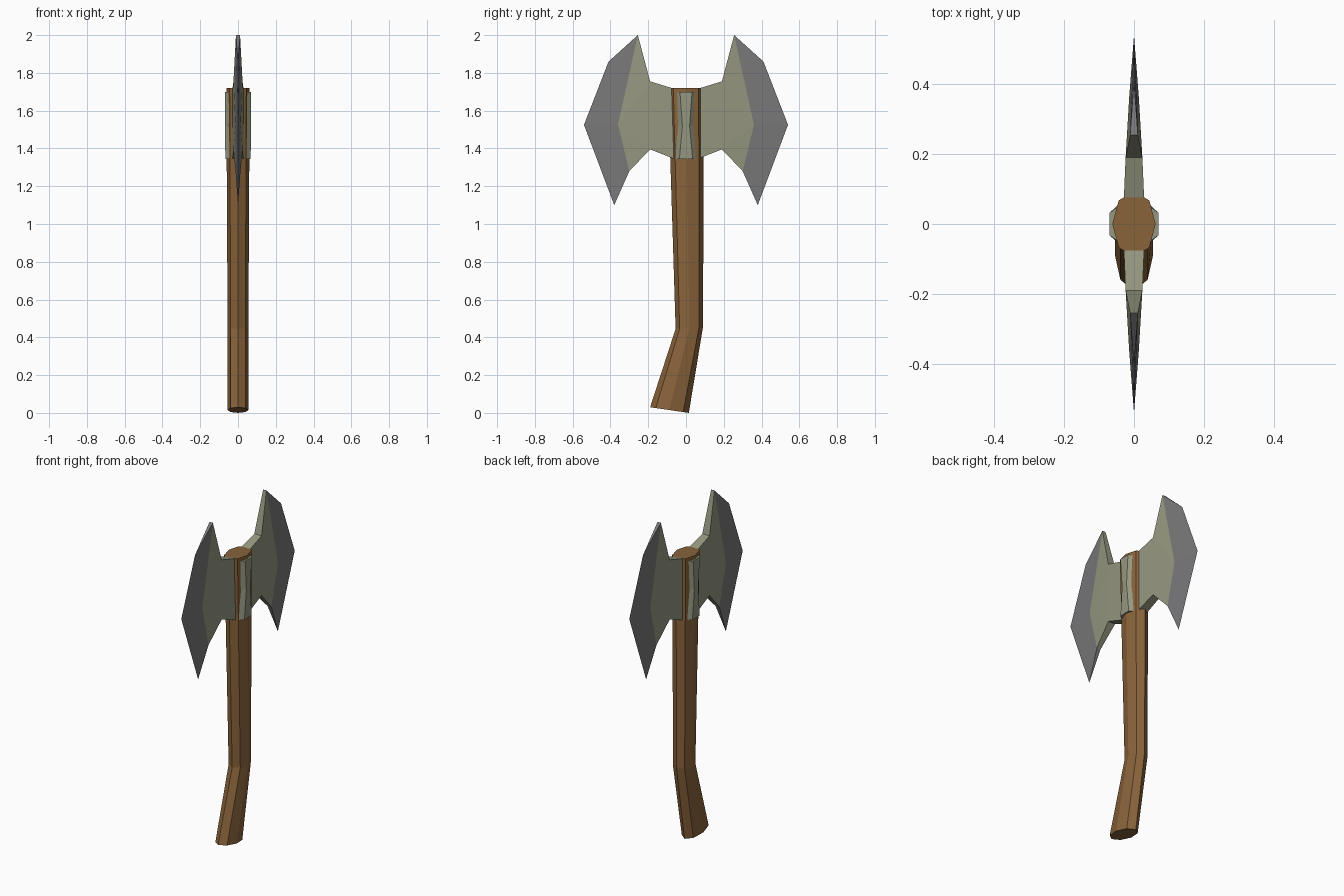
import bpy
import bmesh
from math import cos, sin, pi

cube = bpy.data.objects.get("Cube")
if cube:
    bpy.data.objects.remove(cube, do_unlink=True)


def material(name, rgb):
    mat = bpy.data.materials.new(name)
    mat.use_nodes = True
    mat.diffuse_color = (*rgb, 1)
    mat.node_tree.nodes["Principled BSDF"].inputs["Base Color"].default_value = (*rgb, 1)
    return mat


wood = material("brown wood", (0.25, 0.125, 0.043))
steel = material("pale steel", (0.30, 0.31, 0.215))
edge_steel = material("grey edge steel", (0.19, 0.19, 0.195))


def finish(name, bm, mats):
    """Turn a bmesh into a flat shaded object."""
    bmesh.ops.recalc_face_normals(bm, faces=bm.faces)
    mesh = bpy.data.meshes.new(name)
    bm.to_mesh(mesh)
    bm.free()
    for mat in mats:
        mesh.materials.append(mat)
    obj = bpy.data.objects.new(name, mesh)
    bpy.context.collection.objects.link(obj)
    return obj


def loft(name, rings, mat):
    """Bridge equal-length rings of points and cap both ends."""
    bm = bmesh.new()
    loops = [[bm.verts.new(p) for p in ring] for ring in rings]
    n = len(loops[0])
    for low, high in zip(loops, loops[1:]):
        for i in range(n):
            j = (i + 1) % n
            bm.faces.new((low[i], low[j], high[j], high[i]))
    bm.faces.new(loops[0])
    bm.faces.new(loops[-1])
    return finish(name, bm, [mat])


# Handle: oval eight-sided rings as (front y, front z, back y, back z, x radius)
sections = [(-0.19, 0.03, 0.015, 0, 0.055),
            (-0.055, 0.445, 0.09, 0.455, 0.055),
            (-0.095, 1.72, 0.095, 1.72, 0.062)]
rings = []
for y0, z0, y1, z1, rx in sections:
    ring = []
    for k in range(8):
        a = k * pi / 4
        t = (1 + sin(a)) / 2
        ring.append((rx * cos(a), y0 + (y1 - y0) * t, z0 + (z1 - z0) * t))
    rings.append(ring)
loft("handle", rings, wood)

# Blade corners as (half thickness, distance from handle axis, height)
corners = {
    "root_top": (0.030, 0.05, 1.712), "neck_top": (0.024, 0.19, 1.755),
    "horn": (0.011, 0.255, 2.0), "ridge": (0.014, 0.36, 1.525),
    "heel": (0.013, 0.30, 1.28), "neck_low": (0.024, 0.19, 1.395),
    "root_low": (0.030, 0.05, 1.34), "edge_top": (0, 0.41, 1.86),
    "edge_mid": (0, 0.54, 1.525), "edge_tip": (0, 0.38, 1.10),
}
body = [("root_top", "neck_top", "neck_low", "root_low"),
        ("neck_top", "ridge", "neck_low"),
        ("neck_top", "horn", "ridge"),
        ("ridge", "heel", "neck_low")]
bevels = [("horn", "edge_top", "edge_mid", "ridge"),
          ("ridge", "edge_mid", "edge_tip", "heel")]
rim = ["heel", "neck_low", "root_low", "root_top", "neck_top", "horn"]

for name, side in (("front_blade", -1), ("back_blade", 1)):
    bm = bmesh.new()
    verts = {}
    for key, (x, y, z) in corners.items():
        right = bm.verts.new((-x, side * y, z))
        left = bm.verts.new((x, side * y, z)) if x else right
        verts[key] = (right, left)
    # Both flat sides, with grey cutting bevels
    for s in (0, 1):
        for index, group in enumerate((body, bevels)):
            for keys in group:
                bm.faces.new([verts[k][s] for k in keys]).material_index = index
    # Rim joining the sides, and the triangles closing the cutting edge
    for a, b in zip(rim, rim[1:]):
        bm.faces.new((*verts[a], *reversed(verts[b])))
    for a, b in (("horn", "edge_top"), ("heel", "edge_tip")):
        bm.faces.new((*verts[a], verts[b][0])).material_index = 1
    finish(name, bm, [steel, edge_steel])

# Waisted cheek plates: (height, base half width, face half width, face x)
levels = [(1.345, 0.055, 0.035, 0.067), (1.52, 0.045, 0.019, 0.069),
          (1.70, 0.05, 0.032, 0.07)]
for name, side in (("right_cheek_plate", -1), ("left_cheek_plate", 1)):
    loft(name, [[(side * 0.045, -base, z), (side * x, -face, z),
                 (side * x, face, z), (side * 0.045, base, z)]
                for z, base, face, x in levels], steel)
